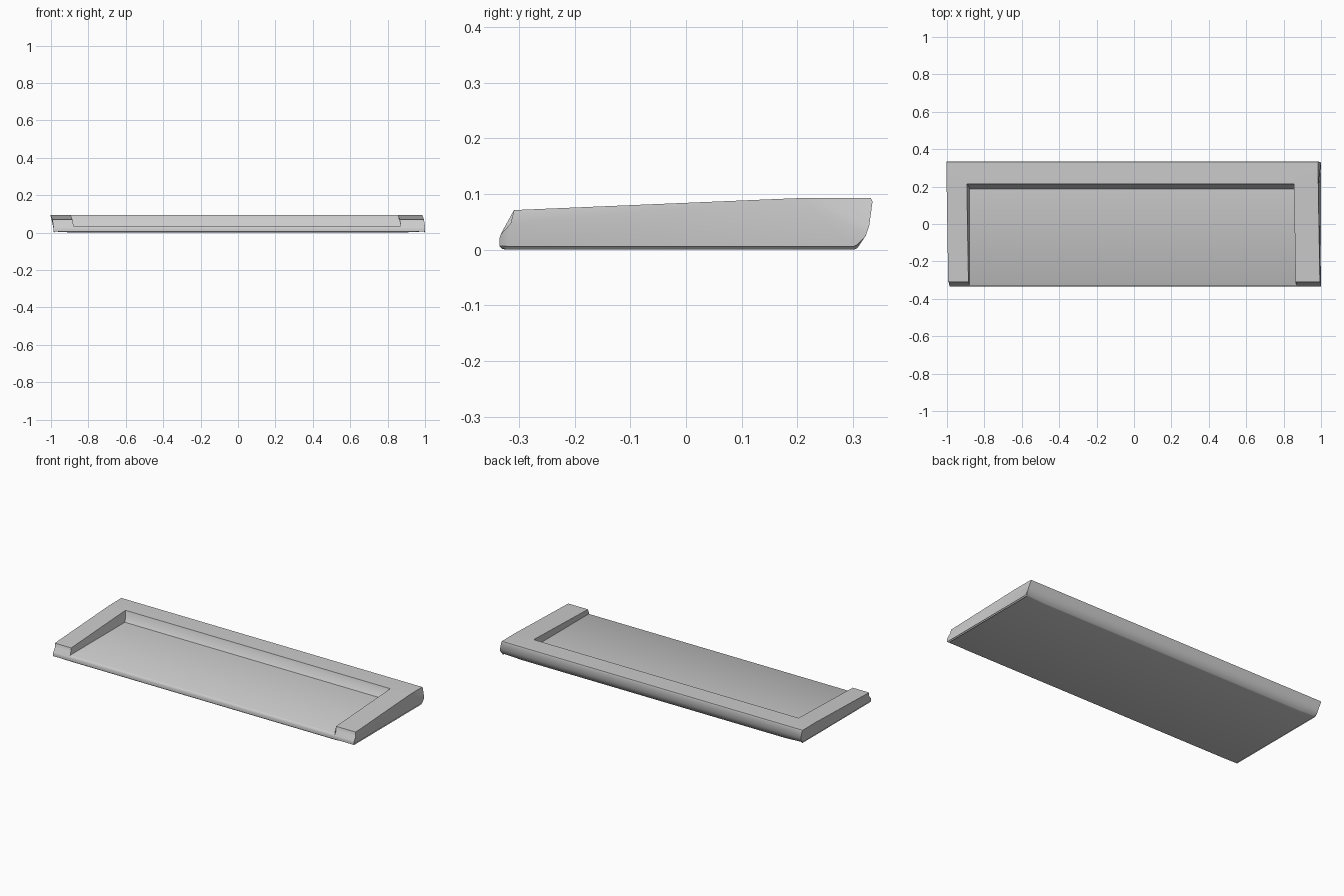
import bpy, bmesh

if "Cube" in bpy.data.objects:
    bpy.data.objects.remove(bpy.data.objects["Cube"])

# shared (y, z) outline: front underside, round the bottom, up the back, to the rim
front = [(-0.333, 0.027), (-0.335, 0.02), (-0.335, 0.006), (-0.330, 0.001)]
back = [(-0.322, 0.0), (0.302, 0.0), (0.308, 0.003), (0.323, 0.025), (0.329, 0.042),
        (0.335, 0.086), (0.332, 0.093)]
shell = front + back + [(0.215, 0.093)]

# arms keep the sloping top, the middle drops to the recessed floor
arm = shell + [(0.205, 0.0925), (0.19, 0.092), (-0.309, 0.071), (-0.315, 0.047)]
tray = shell + [(0.206, 0.062), (0.188, 0.036), (-0.325, 0.036), (-0.330, 0.033)]


def lean(x, y, z):
    """Whole body leans toward -x as it rises, more at the back."""
    k = max(0.0, z - 0.036) / 0.057
    return (x - k * (0.013 + 0.009 * y), y, z)


bm = bmesh.new()
sections = [(-0.981, arm, 0.006), (-0.987, arm, 0), (-0.879, arm, 0), (-0.879, tray, 0),
            (0.870, tray, 0), (0.870, arm, 0), (1.0, arm, 0), (0.994, arm, 0.006)]
rings = []
for i, (x, prof, inset) in enumerate(sections):
    ring = []
    for y, z in prof:
        # end rings: only the bottom edge is rounded
        end_x = x
        if inset and z > 0.005:
            end_x = -0.987 if x < 0 else 1.0
        ring.append(bm.verts.new(lean(end_x, y, z)))
    rings.append(ring)

# loft the sections and cap the ends
n = len(arm)
for a, b in zip(rings, rings[1:]):
    for j in range(n):
        k = (j + 1) % n
        bm.faces.new((a[j], a[k], b[k], b[j]))
# slide the low points of the outer side rings up to form the rounded edge
for ring in (rings[1], rings[6]):
    for v in ring:
        if v.co.z <= 0.005:
            v.co.z += 0.006
bm.faces.new(rings[0])
bm.faces.new(rings[-1])
bmesh.ops.remove_doubles(bm, verts=bm.verts, dist=0.00005)
bmesh.ops.dissolve_degenerate(bm, edges=bm.edges, dist=0.00005)
bmesh.ops.triangulate(bm, faces=[f for f in bm.faces if len(f.verts) > 4])
bmesh.ops.recalc_face_normals(bm, faces=bm.faces)

mesh = bpy.data.meshes.new("shallow_tray")
bm.to_mesh(mesh)
bm.free()
obj = bpy.data.objects.new("shallow_tray", mesh)
bpy.context.collection.objects.link(obj)
bpy.context.view_layer.objects.active = obj
obj.select_set(True)
bpy.ops.object.shade_smooth_by_angle(angle=0.6)
